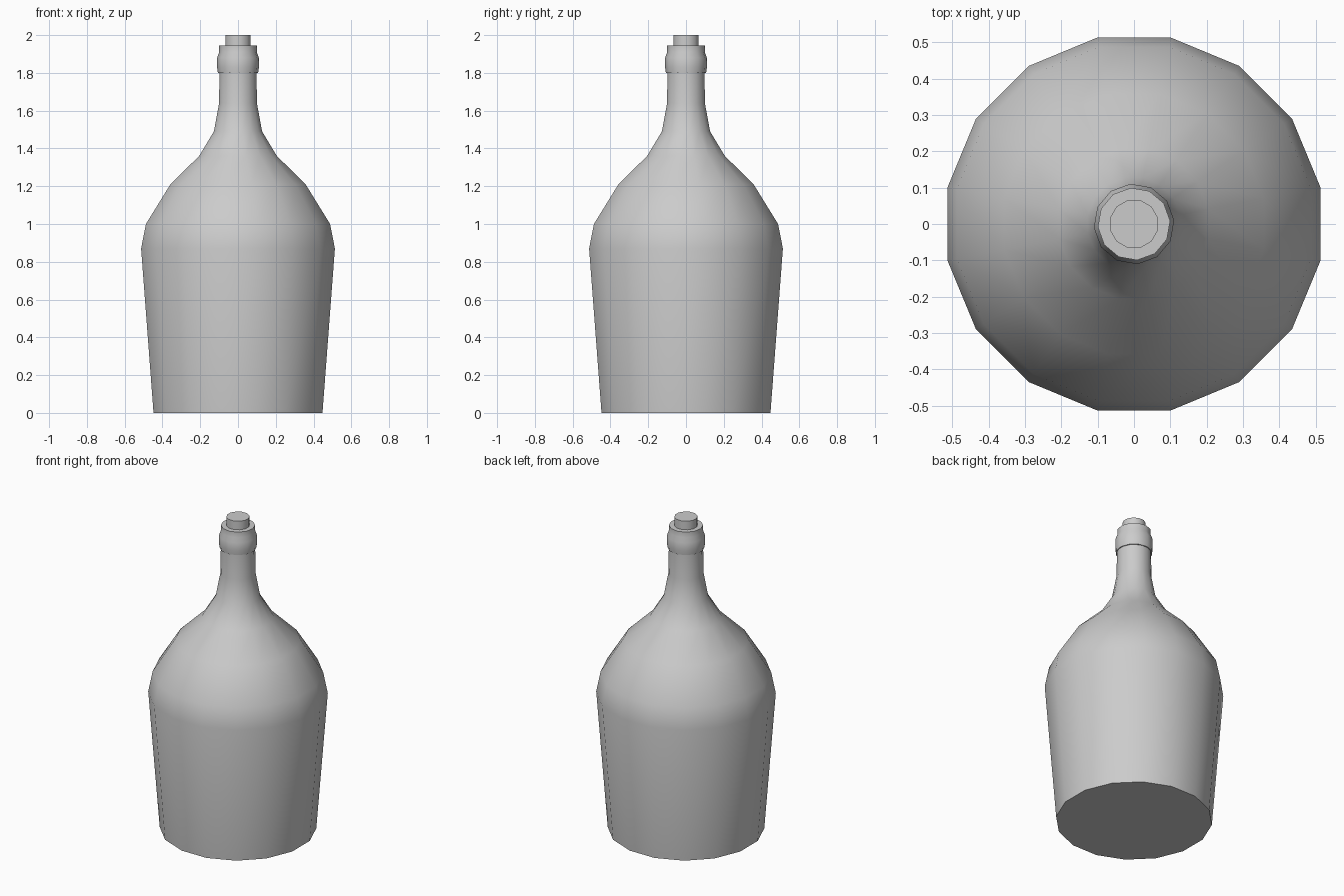
import bpy, bmesh, math

cube = bpy.data.objects.get("Cube")
if cube:
    bpy.data.objects.remove(cube, do_unlink=True)

grey = bpy.data.materials.new("plain grey")
grey.use_nodes = True
colour = (0.6, 0.6, 0.6, 1)
grey.diffuse_color = colour
grey.node_tree.nodes["Principled BSDF"].inputs["Base Color"].default_value = colour


def turned(name, profile, sides, turn):
    """Closed solid made by turning (radius, height) points around z."""
    bm = bmesh.new()
    rings = []
    for r, z in profile:
        angles = [turn + 2 * math.pi * i / sides for i in range(sides)]
        rings.append([bm.verts.new((r * math.cos(a), r * math.sin(a), z)) for a in angles])
    for low, high in zip(rings, rings[1:]):
        for i in range(sides):
            j = (i + 1) % sides
            bm.faces.new((low[i], low[j], high[j], high[i]))
    bm.faces.new(rings[0][::-1])
    bm.faces.new(rings[-1])
    mesh = bpy.data.meshes.new(name)
    bm.to_mesh(mesh)
    bm.free()
    mesh.materials.append(grey)
    obj = bpy.data.objects.new(name, mesh)
    bpy.context.collection.objects.link(obj)
    bpy.ops.object.select_all(action='DESELECT')
    obj.select_set(True)
    bpy.context.view_layer.objects.active = obj
    bpy.ops.object.shade_smooth_by_angle(angle=math.radians(40))
    return obj


# Body with shoulders and neck
turned("bottle_body", [(0.456, 0), (0.523, 0.87), (0.497, 1.0), (0.365, 1.21),
                       (0.21, 1.36), (0.13, 1.49), (0.102, 1.64), (0.1, 1.82)],
       16, math.pi / 16)

# Rounded collar around the mouth
turned("mouth_collar", [(0.107, 1.8), (0.111, 1.83), (0.111, 1.88), (0.1, 1.91), (0.1, 1.945)],
       12, math.radians(5))

# Stopper
turned("cork", [(0.068, 1.9), (0.068, 2.0)], 12, math.pi / 12)
